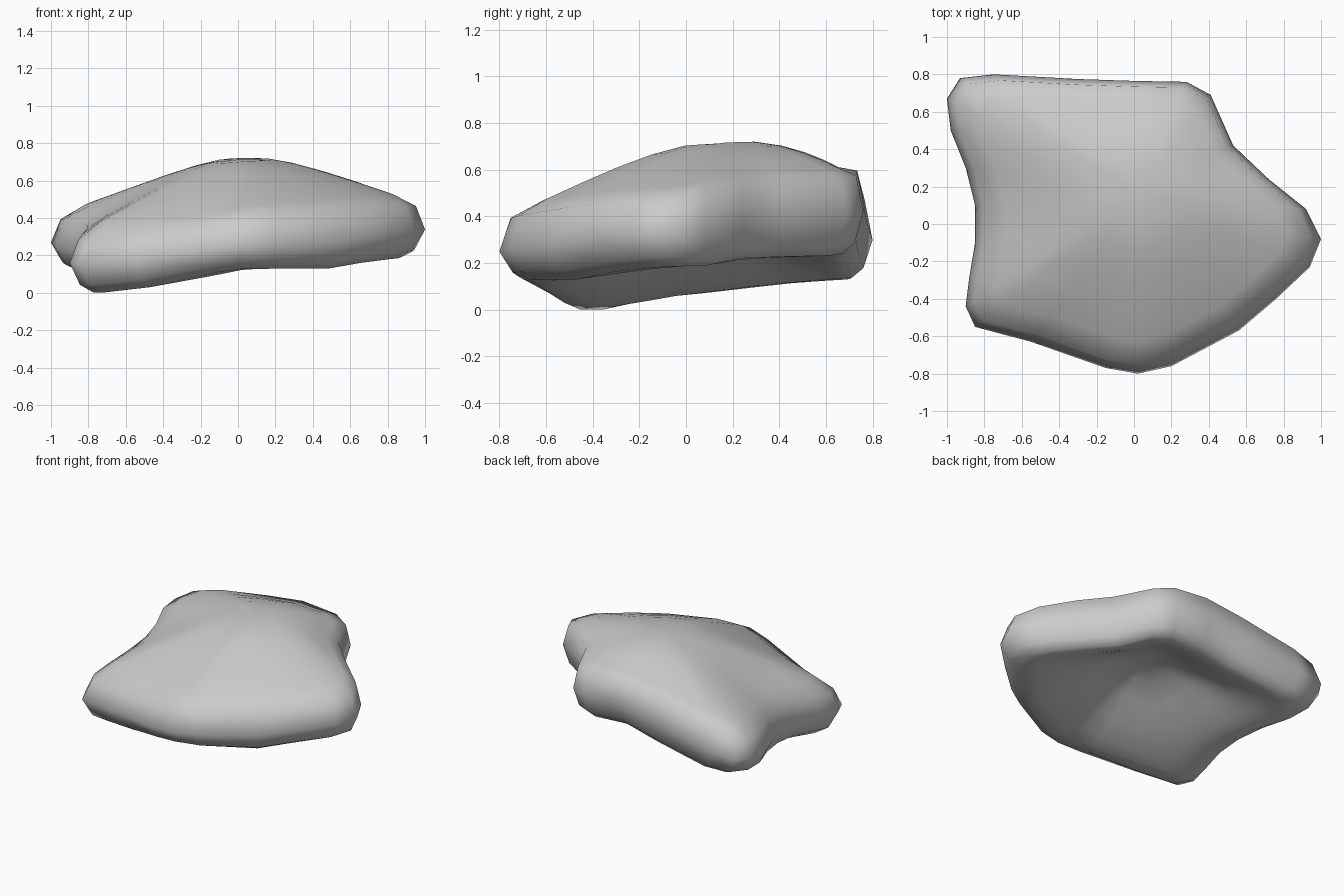
import bpy, bmesh, math

if "Cube" in bpy.data.objects:
    bpy.data.objects.remove(bpy.data.objects["Cube"])

# Rim of the slab, counter-clockwise: x, y, edge height, upper shoulder, lower lip
RIM = [
    (1.00, -0.08, .35, .48, .185), (0.92, 0.08, .36, .51, .19), (0.72, 0.24, .39, .56, .22),
    (0.53, 0.42, .41, .58, .225), (0.41, 0.69, .42, .57, .23), (0.28, 0.76, .43, .59, .24),
    (0.00, 0.765, .45, .61, .26), (-0.30, 0.775, .39, .57, .20), (-0.75, 0.80, .31, .48, .135),
    (-0.93, 0.78, .29, .44, .13), (-1.00, 0.67, .28, .41, .125), (-0.98, 0.50, .26, .41, .115),
    (-0.90, 0.30, .25, .39, .095), (-0.85, 0.10, .23, .38, .075), (-0.85, -0.10, .21, .36, .06),
    (-0.88, -0.28, .19, .33, .03), (-0.90, -0.44, .17, .30, .0), (-0.85, -0.55, .165, .29, .0),
    (-0.55, -0.63, .19, .32, .03), (-0.15, -0.77, .24, .38, .11), (0.02, -0.80, .26, .41, .13),
    (0.20, -0.76, .27, .42, .13), (0.56, -0.57, .29, .45, .13), (0.76, -0.40, .32, .47, .16),
    (0.94, -0.23, .34, .48, .18),
]
CX, CY, TOP, UNDER = 0.02, 0.15, 0.755, 0.40
LIP, MEAN_R = .78, .87


def top_z(s, mid, hi):
    return hi + (TOP - hi) * (1 - (s / .94) ** 1.5)


def under_z(s, mid, lo):
    if s > LIP:
        return mid + (lo - mid) * math.sqrt(1 - ((s - LIP) / (1 - LIP)) ** 2)
    return lo + (UNDER - lo) * (1 + math.cos(math.pi * s / LIP)) / 2


bm = bmesh.new()


def ring(s, height):
    """Rim scaled about the centre, turning rounder the smaller it gets."""
    w = min(1, s / .82)
    out = []
    for x, y, m, t, b in RIM:
        k = s * (w + (1 - w) * MEAN_R / math.hypot(x - CX, y - CY))
        out.append(bm.verts.new((CX + (x - CX) * k, CY + (y - CY) * k, height(m, t, b))))
    return out


def grow(loop, steps, height, z):
    """Add shrinking rings from the rim, close the centre, return inner points."""
    n, inner = len(loop), []
    for s in steps:
        new = ring(s, lambda m, t, b: height(s, m, t, b))
        for i in range(n):
            j = (i + 1) % n
            bm.faces.new((loop[i], loop[j], new[j], new[i]))
        loop = new
        if s < .83:
            inner += new
    c = bm.verts.new((CX, CY, z))
    for i in range(n):
        bm.faces.new((loop[i], loop[(i + 1) % n], c))
    return inner + [c]


# Domed top and hollow underside grown inwards from the shared rim
edge = ring(1, lambda m, t, b: m)
inner = grow(edge, (.95, .82, .66, .5, .34, .18), lambda s, m, t, b: top_z(s, m, t), TOP)
inner += grow(edge, (.94, .86, .77, .66, .5, .34, .18), lambda s, m, t, b: under_z(s, m, b), UNDER)

# Relax heights so the surface flows without radial creases
for _ in range(4):
    bmesh.ops.smooth_vert(bm, verts=inner, factor=.5, use_axis_z=True)

bmesh.ops.recalc_face_normals(bm, faces=bm.faces[:])
for f in bm.faces:
    f.smooth = True
low = min(v.co.z for v in bm.verts)
for v in bm.verts:
    v.co.z -= low
mesh = bpy.data.meshes.new("curved_slab")
bm.to_mesh(mesh)
bm.free()
slab = bpy.data.objects.new("curved_slab", mesh)
bpy.context.collection.objects.link(slab)
